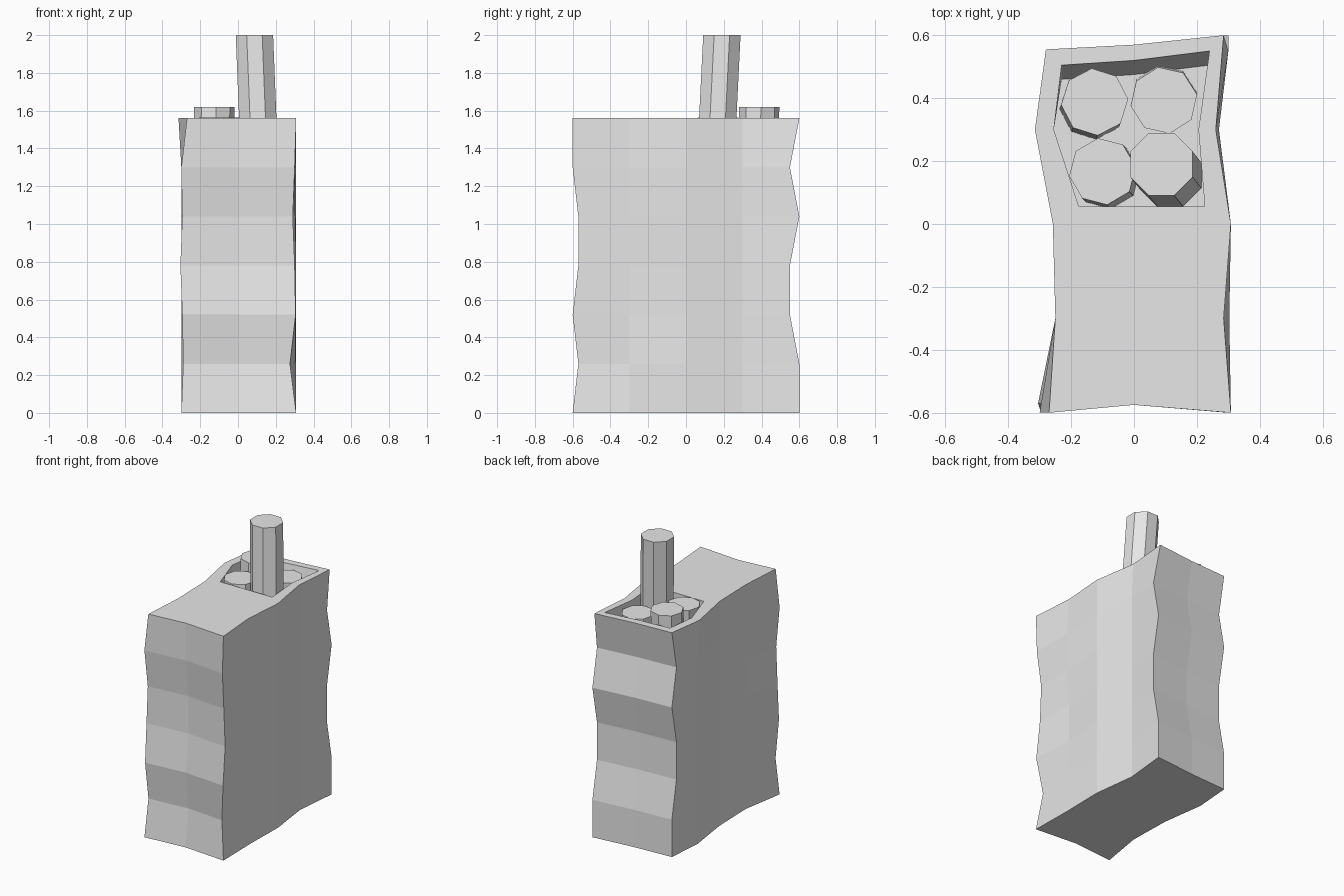
import bpy
import bmesh
import math
from mathutils import Vector

cube = bpy.data.objects.get("Cube")
if cube:
    bpy.data.objects.remove(cube, do_unlink=True)

grey = bpy.data.materials.new("plain grey")
grey.use_nodes = True
colour = (0.8, 0.8, 0.8, 1)
grey.diffuse_color = colour
grey.node_tree.nodes["Principled BSDF"].inputs["Base Color"].default_value = colour


def finish(bm, name):
    bmesh.ops.recalc_face_normals(bm, faces=bm.faces)
    mesh = bpy.data.meshes.new(name)
    bm.to_mesh(mesh)
    bm.free()
    mesh.materials.append(grey)
    obj = bpy.data.objects.new(name, mesh)
    bpy.context.collection.objects.link(obj)
    return obj


# Crumpled box: side columns from front to back, front and back waves from bottom to top
STEP, LEVELS = 0.26, 7
HEIGHT = STEP * (LEVELS - 1)
side_y = [-0.3, 0, 0.3]
low_x = [-0.25, -0.258, -0.3]
high_x = [0.295, 0.308, 0.27]
front_y = [-0.6, -0.57, -0.6, -0.57, -0.57, -0.6, -0.6]
back_y = [0.6, 0.6, 0.55, 0.55, 0.6, 0.55, 0.6]
front_low_x = [-0.3, -0.29, -0.295, -0.305, -0.295, -0.3, -0.27]
front_high_x = [0.308, 0.275, 0.305, 0.3, 0.29, 0.3, 0.308]


def ring(i):
    """Outline of one level, running from front middle round the -x side."""
    f, b, z = front_y[i], back_y[i], STEP * i
    top = i == LEVELS - 1
    wave = 0.008 * (-1) ** (i // 2)
    low = [(x - (0.015 if top and n == 2 else 0), y) for n, (x, y) in enumerate(zip(low_x, side_y))]
    high = [(x - (0.01 if top and n != 1 else -wave * (n == 0)), y)
            for n, (x, y) in enumerate(zip(high_x, side_y))]
    pts = [(0, f + 0.025), (front_low_x[i], f), *low, (-0.28, b - 0.045), (0, b - 0.03),
           (0.285 if top else 0.3, b), *reversed(high), (front_high_x[i], f)]
    return [Vector((x, y, z)) for x, y in pts]


bm = bmesh.new()
rings = [[bm.verts.new(p) for p in ring(i)] for i in range(LEVELS)]
count = len(rings[0])
for a, b in zip(rings, rings[1:]):
    for j in range(count):
        k = (j + 1) % count
        bm.faces.new((a[j], a[k], b[k], b[j]))
bm.faces.new(rings[0])

# Open pocket in the back half of the top
mouth = [(-0.175, 0.055), (-0.255, 0.3), (-0.23, 0.505), (0, 0.52),
         (0.24, 0.55), (0.205, 0.3), (0.225, 0.055)]
rim = [bm.verts.new((x, y, HEIGHT)) for x, y in mouth]
floor = [bm.verts.new((x, y - (0.045 if y > 0.4 else 0), HEIGHT - STEP)) for x, y in mouth]
top = rings[-1]
rear = top[3:10]
for j in range(len(rim) - 1):
    bm.faces.new((rear[j], rear[j + 1], rim[j + 1], rim[j]))
bm.faces.new([top[j % count] for j in range(9, count + 4)] + [rim[0], rim[-1]])
for j in range(len(rim)):
    k = (j + 1) % len(rim)
    bm.faces.new((rim[j], rim[k], floor[k], floor[j]))
bm.faces.new(floor)
finish(bm, "box")


# Eight-sided sticks, each leaning a little
def stick(name, centre, height, lean, turn, radius=0.107):
    bm = bmesh.new()
    ends = []
    base = HEIGHT - STEP
    for z, shift in ((base, Vector(lean)), (height, Vector((0, 0)))):
        loop = []
        for n in range(8):
            a = math.radians(turn + 45 * n)
            x = centre[0] + shift.x + radius * math.cos(a)
            y = centre[1] + shift.y + radius * math.sin(a)
            loop.append(bm.verts.new((x, y, z)))
        bm.faces.new(loop)
        ends.append(loop)
    for n in range(8):
        k = (n + 1) % 8
        bm.faces.new((ends[0][n], ends[0][k], ends[1][k], ends[1][n]))
    finish(bm, name)


stick("tall_stick", (0.087, 0.19), 2.0, (0.028, -0.035), 22.5)
stick("raised_stick", (-0.125, 0.388), 1.62, (-0.005, -0.012), 5)
stick("low_front_stick", (-0.1, 0.167), 1.565, (0.012, -0.012), 8)
stick("low_back_stick", (0.095, 0.393), 1.54, (0, 0.005), 10)
